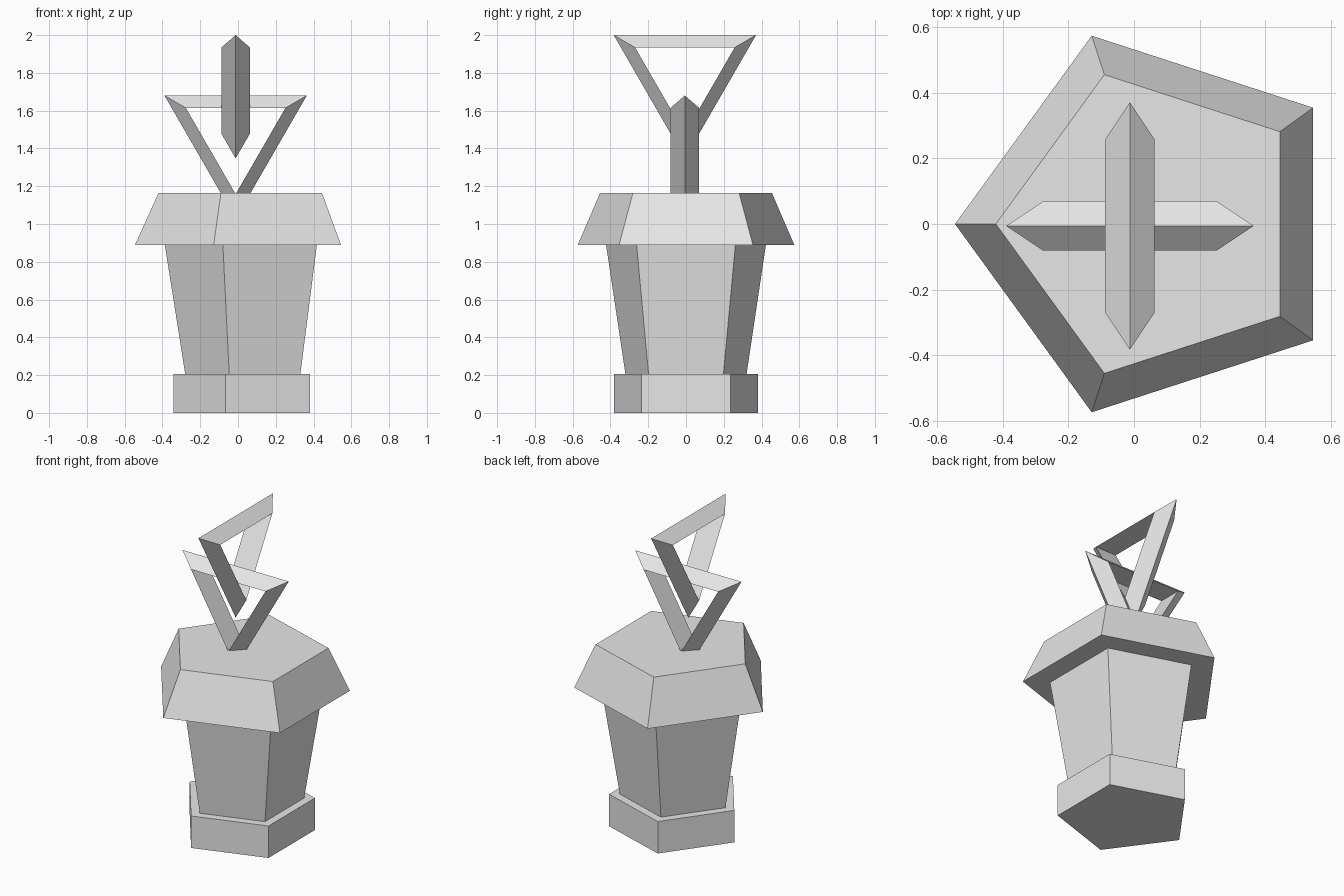
import bpy
from math import radians

cube = bpy.data.objects.get("Cube")
if cube:
    bpy.data.objects.remove(cube, do_unlink=True)

# Single plain grey
grey = bpy.data.materials.new("light_grey")
grey.use_nodes = True
colour = (0.8, 0.8, 0.8, 1)
grey.diffuse_color = colour
grey.node_tree.nodes["Principled BSDF"].inputs["Base Color"].default_value = colour


def finish(name):
    obj = bpy.context.object
    obj.name = obj.data.name = name
    obj.data.materials.clear()
    obj.data.materials.append(grey)
    bpy.ops.object.shade_flat()


def pentagon_block(name, z0, z1, r0, r1):
    """Tapered five-sided block with one corner pointing to -x."""
    bpy.ops.mesh.primitive_cone_add(
        vertices=5, radius1=r0, radius2=r1, depth=z1 - z0,
        location=(0.0575, 0, (z0 + z1) / 2), rotation=(0, 0, radians(90)))
    finish(name)


def triangle_link(name, z, turn):
    """Triangular ring of triangular section, standing on one corner."""
    bpy.ops.mesh.primitive_torus_add(
        major_segments=3, minor_segments=3, major_radius=0.348,
        minor_radius=0.087, location=(-0.0125, -0.006, z),
        rotation=(0, radians(90), radians(turn)))
    finish(name)


# Pedestal
pentagon_block("base", 0, 0.205, 0.40, 0.40)
pentagon_block("column", 0.205, 0.89, 0.337, 0.445)
pentagon_block("cap", 0.89, 1.165, 0.6025, 0.478)

# Interlocked rings on top
triangle_link("lower_ring", 1.4625, 90)
triangle_link("upper_ring", 1.7825, 0)
